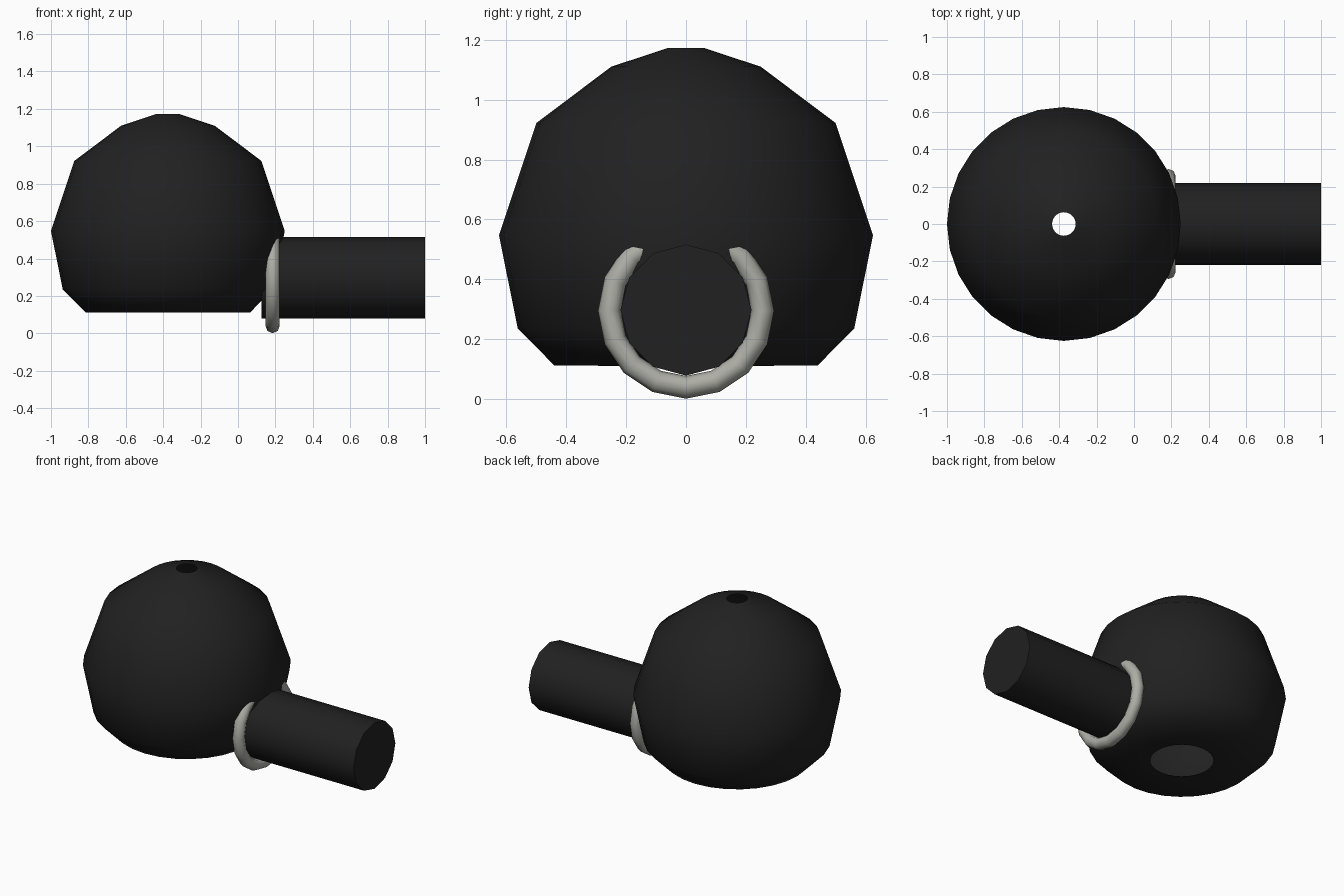
import bpy, bmesh, math
from mathutils import Matrix, Vector

if "Cube" in bpy.data.objects:
    bpy.data.objects.remove(bpy.data.objects["Cube"])


def material(name, rgb):
    m = bpy.data.materials.new(name)
    m.diffuse_color = (*rgb, 1)
    m.use_nodes = True
    m.node_tree.nodes["Principled BSDF"].inputs["Base Color"].default_value = m.diffuse_color
    return m


def lathe(name, profile, sides, origin, mat, axis='Z', closed=False, angle=180):
    """Revolve (radius, height) points around an axis through origin."""
    bm = bmesh.new()
    rot = Matrix.Rotation(math.pi / 2, 3, 'Y') if axis == 'X' else Matrix.Identity(3)
    rings = []
    for r, h in profile:
        ring = []
        for i in range(sides):
            a = 2 * math.pi * i / sides
            p = rot @ Vector((r * math.cos(a), r * math.sin(a), h))
            ring.append(bm.verts.new(p + Vector(origin)))
        rings.append(ring)
    pairs = list(zip(rings, rings[1:]))
    if closed:
        pairs.append((rings[-1], rings[0]))
    for low, high in pairs:
        for i in range(sides):
            j = (i + 1) % sides
            bm.faces.new((low[i], low[j], high[j], high[i]))
    mesh = bpy.data.meshes.new(name)
    bm.to_mesh(mesh)
    bm.free()
    obj = bpy.data.objects.new(name, mesh)
    bpy.context.collection.objects.link(obj)
    mesh.materials.append(mat)
    smooth(obj, angle)
    return obj


def smooth(obj, angle):
    bpy.ops.object.select_all(action='DESELECT')
    obj.select_set(True)
    bpy.context.view_layer.objects.active = obj
    bpy.ops.object.shade_smooth_by_angle(angle=math.radians(angle))


black = material("black", (0.015, 0.015, 0.015))
pale = material("pale_grey", (0.42, 0.42, 0.38))

# Round hollow bowl, open at the top and underneath
bowl_profile = [(0.19, 0.11), (0.44, 0.112), (0.562, 0.235), (0.625, 0.547),
                (0.5, 0.922), (0.25, 1.11), (0.063, 1.172)]
lathe("bowl", bowl_profile, 28, (-0.375, 0, 0), black)

# Stem leaving the side of the bowl
bpy.ops.mesh.primitive_cylinder_add(vertices=12, radius=0.219, depth=0.875,
                                    location=(0.5625, 0, 0.297),
                                    rotation=(0, math.pi / 2, 0))
stem = bpy.context.object
stem.name = "stem"
stem.data.materials.append(black)
smooth(stem, 40)

# Collar ring where the stem meets the bowl
section = [(0.256 + 0.038 * math.cos(k * math.pi / 4),
            0.038 * math.sin(k * math.pi / 4)) for k in range(8)]
lathe("collar_ring", section, 16, (0.185, 0, 0.295), pale, axis='X', closed=True)
